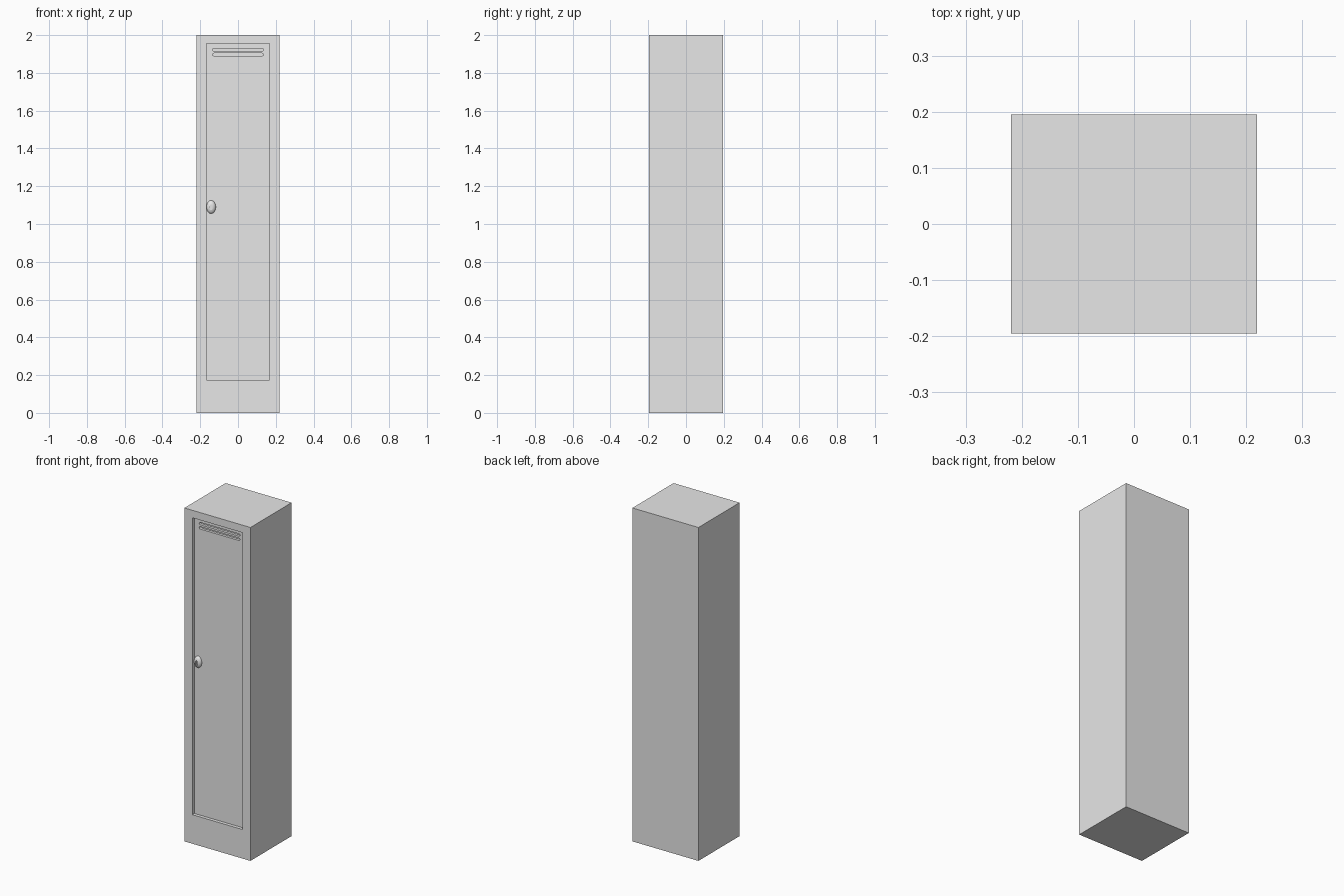
import bpy, bmesh, math

default = bpy.data.objects.get("Cube")
if default:
    bpy.data.objects.remove(default, do_unlink=True)

grey = bpy.data.materials.new("light_grey_metal")
grey.use_nodes = True
grey.diffuse_color = (0.8, 0.8, 0.8, 1)
grey.node_tree.nodes["Principled BSDF"].inputs["Base Color"].default_value = (0.8, 0.8, 0.8, 1)

HALF_W, HALF_D, HEIGHT = 0.219, 0.195, 2.0
FRONT = -HALF_D
DOOR_Y = FRONT + 0.02      # front face of the recessed door
BACKING_Y = DOOR_Y + 0.015  # cabinet surface behind the door


def add_object(name, bm):
    bmesh.ops.recalc_face_normals(bm, faces=bm.faces)
    mesh = bpy.data.meshes.new(name)
    bm.to_mesh(mesh)
    bm.free()
    mesh.materials.append(grey)
    obj = bpy.data.objects.new(name, mesh)
    bpy.context.collection.objects.link(obj)
    return obj


def box(name, x0, x1, y0, y1, z0, z1):
    bm = bmesh.new()
    bmesh.ops.create_cube(bm, size=1)
    for v in bm.verts:
        v.co = ((x0 + x1) / 2 + v.co.x * (x1 - x0),
                (y0 + y1) / 2 + v.co.y * (y1 - y0),
                (z0 + z1) / 2 + v.co.z * (z1 - z0))
    return add_object(name, bm)


def capsule(name, cx, cz, width, height, y0, y1, steps=8):
    """Rounded slot outline in the xz plane, extruded along y."""
    r = min(width, height) / 2
    bm = bmesh.new()
    ring = []
    start = -math.pi / 2 if width > height else 0
    for side in (1, -1):
        for i in range(steps + 1):
            a = start + math.pi * i / steps + (0 if side == 1 else math.pi)
            ring.append(bm.verts.new((cx + side * (width / 2 - r) + r * math.cos(a), y0,
                                      cz + side * (height / 2 - r) + r * math.sin(a))))
    face = bm.faces.new(ring)
    grown = bmesh.ops.extrude_face_region(bm, geom=[face])["geom"]
    for v in grown:
        if isinstance(v, bmesh.types.BMVert):
            v.co.y = y1
    return add_object(name, bm)


def cut(target, cutter):
    mod = target.modifiers.new("cut", 'BOOLEAN')
    mod.operation = 'DIFFERENCE'
    mod.solver = 'EXACT'
    mod.object = cutter
    bpy.context.view_layer.objects.active = target
    bpy.ops.object.modifier_apply(modifier=mod.name)
    bpy.data.objects.remove(cutter, do_unlink=True)


# Cabinet with the door opening
door = dict(x0=-0.167, x1=0.167, z0=0.174, z1=1.955)
cabinet = box("cabinet", -HALF_W, HALF_W, FRONT, HALF_D, 0, HEIGHT)
cut(cabinet, box("opening", y0=FRONT - 0.1, y1=BACKING_Y, **door))

# Recessed door with two vent slots
panel = box("door", y0=DOOR_Y, y1=BACKING_Y, **door)
for z in (1.923, 1.897):
    cut(panel, capsule("vent_cutter", 0, z, 0.27, 0.014, DOOR_Y - 0.05, BACKING_Y + 0.05))

# Oval lock boss: domed profile swept into stacked rings
LOCK_X, LOCK_Z = -0.142, 1.09
bm = bmesh.new()
rings = []
for k in range(6):
    a = math.radians(80) * k / 5
    r, y = math.cos(a), DOOR_Y - 0.017 * math.sin(a)
    rings.append([bm.verts.new((LOCK_X + 0.0245 * r * math.cos(t), y,
                                LOCK_Z + 0.035 * r * math.sin(t)))
                  for t in (2 * math.pi * i / 32 for i in range(32))])
for lower, upper in zip(rings, rings[1:]):
    for i in range(32):
        j = (i + 1) % 32
        bm.faces.new((lower[i], lower[j], upper[j], upper[i]))
bm.faces.new(rings[0])
bm.faces.new(rings[-1])
lock = add_object("door_lock", bm)

# Keyhole
cut(lock, capsule("keyhole_cutter", LOCK_X, LOCK_Z - 0.002, 0.013, 0.03,
                  FRONT - 0.05, DOOR_Y - 0.008))

bpy.ops.object.select_all(action='DESELECT')
lock.select_set(True)
bpy.context.view_layer.objects.active = lock
bpy.ops.object.shade_smooth_by_angle(angle=math.radians(35))
